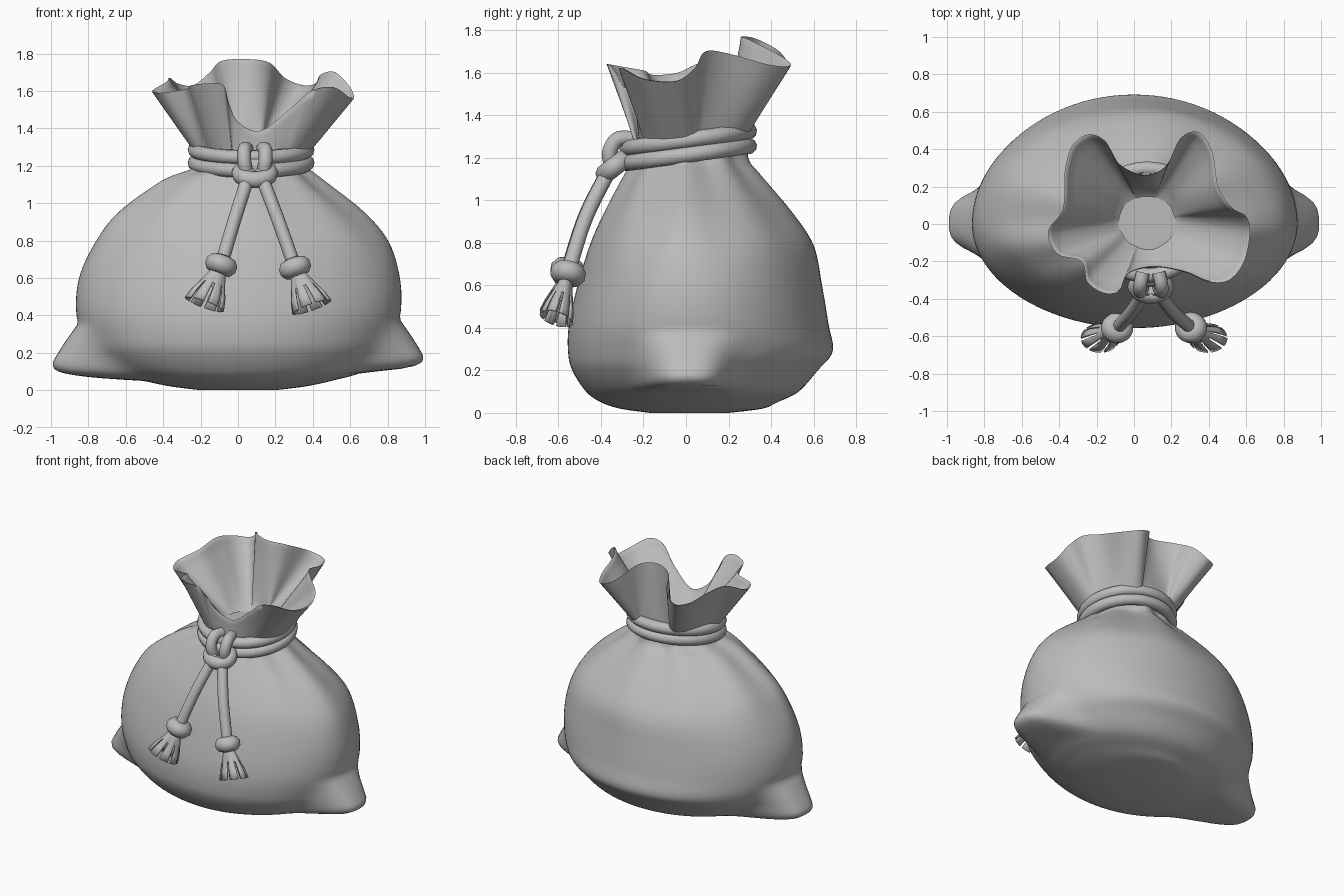
import bpy, bmesh, math
from mathutils import Vector

if "Cube" in bpy.data.objects:
    bpy.data.objects.remove(bpy.data.objects["Cube"])

GREY = (0.5, 0.5, 0.5, 1)
cloth = bpy.data.materials.new("plain grey")
cloth.use_nodes = True
cloth.diffuse_color = GREY
cloth.node_tree.nodes["Principled BSDF"].inputs["Base Color"].default_value = GREY

SIDES = 96
NECK = Vector((0.07, 0.03, 1.2))


def spline(points, steps, cyclic=False):
    """Smooth curve through points of any dimension."""
    pts = [Vector(p) for p in points]
    n = len(pts)
    get = (lambda i: pts[i % n]) if cyclic else (lambda i: pts[max(0, min(n - 1, i))])
    out = []
    for i in range(n if cyclic else n - 1):
        a, b, c, d = (get(i + k) for k in (-1, 0, 1, 2))
        for s in range(steps):
            t = s / steps
            out.append(b + (c - a) * (t / 2) + (a * 2 - b * 5 + c * 4 - d) * (t * t / 2)
                       + (b * 3 - a - c * 3 + d) * (t ** 3 / 2))
    return out if cyclic else out + [pts[-1]]


def finish(obj, angle=50):
    obj.data.materials.clear()
    obj.data.materials.append(cloth)
    bpy.ops.object.select_all(action="DESELECT")
    obj.select_set(True)
    bpy.context.view_layer.objects.active = obj
    bpy.ops.object.shade_smooth_by_angle(angle=math.radians(angle))


def loft(name, rings, cap_start=False, cap_end=False, keep=None):
    """Skin closed rings of equal length; keep(row, column) may drop faces."""
    bm = bmesh.new()
    rows = [[bm.verts.new(p) for p in ring] for ring in rings]
    n = len(rows[0])
    for r, (low, high) in enumerate(zip(rows, rows[1:])):
        for c in range(n):
            if keep is None or keep(r, c):
                d = (c + 1) % n
                bm.faces.new((low[c], low[d], high[d], high[c]))
    if cap_start:
        bm.faces.new(rows[0][::-1])
    if cap_end:
        bm.faces.new(rows[-1])
    bmesh.ops.recalc_face_normals(bm, faces=bm.faces)
    mesh = bpy.data.meshes.new(name)
    bm.to_mesh(mesh)
    bm.free()
    obj = bpy.data.objects.new(name, mesh)
    bpy.context.collection.objects.link(obj)
    return obj


def tube(name, points, radius, cyclic=False):
    """Round cord swept along a smooth path."""
    path = spline(points, 6, cyclic)
    curve = bpy.data.curves.new(name, "CURVE")
    curve.dimensions = "3D"
    curve.bevel_depth = radius
    curve.bevel_resolution = 3
    curve.use_fill_caps = True
    line = curve.splines.new("POLY")
    line.points.add(len(path) - 1)
    for p, co in zip(line.points, path):
        p.co = (*co, 1)
    line.use_cyclic_u = cyclic
    obj = bpy.data.objects.new(name, curve)
    bpy.context.collection.objects.link(obj)
    bpy.ops.object.select_all(action="DESELECT")
    obj.select_set(True)
    bpy.context.view_layer.objects.active = obj
    bpy.ops.object.convert(target="MESH")
    finish(bpy.context.object)


def oval(center, rx, ry, tilt_x=0, tilt_y=0, count=16):
    """Points round an oval, tilted by a rise along x and along y."""
    for i in range(count):
        a = math.tau * i / count
        yield (center[0] + rx * math.cos(a), center[1] + ry * math.sin(a),
               center[2] + tilt_x * math.cos(a) + tilt_y * math.sin(a))


# Sack body: height, then right, left, front and back reach
profile = [
    (0, .2, .2, .17, .2), (.02, .36, .36, .31, .36), (.05, .5, .5, .4, .43),
    (.1, .66, .67, .47, .53), (.2, .78, .78, .535, .62), (.29, .83, .83, .555, .69),
    (.42, .865, .87, .55, .67), (.6, .85, .865, .51, .64), (.79, .77, .8, .45, .6),
    (.95, .65, .66, .375, .49), (1.12, .41, .44, .28, .34), (1.19, .24, .36, .24, .285),
    (1.28, .18, .32, .22, .28)]


def corner(z, tip, reach):
    """Extra sideways reach of the stuffed corner at a height."""
    drop = z - tip
    tip_reach = 1 - .55 * drop - .6 * drop * drop if drop > 0 else 1 - (drop / .12) ** 4
    extra = max(0, tip_reach - reach)
    return extra * extra / (extra + .01)


body_rings = []
for z, right, left, front, back in spline(profile, 6):
    cx, rx = (left - right) / 2, (left + right) / 2
    fold = min(1, max(0, (z - .55) / .6)) ** 2
    ring = []
    for i in range(SIDES):
        a = math.tau * i / SIDES
        crease = 1 + fold * (.04 * math.cos(9 * a + .5) + .025 * math.cos(5 * a))
        x = rx * math.cos(a) * crease
        y = (back if math.sin(a) > 0 else front) * math.sin(a) * crease
        bulge = math.exp(-(abs(y - .01) / .2) ** 4)
        if x > 0:
            x += corner(z, .185, left) * bulge
        else:
            x -= corner(z, .15, right) * bulge
        ring.append((cx + x, y, z))
    body_rings.append(ring)
finish(loft("sack_body", body_rings, True, True))

# Ruffled mouth: wavy rim joined to the neck, rolled lip, pinched funnel inside
rim_points = [
    (.62, -.05, 1.56), (.59, -.2, 1.57), (.51, -.3, 1.62), (.4, -.31, 1.6),
    (.28, -.26, 1.5), (.12, -.23, 1.38), (0, -.25, 1.43), (-.05, -.29, 1.53),
    (-.08, -.36, 1.63), (-.16, -.37, 1.64), (-.25, -.31, 1.63), (-.28, -.2, 1.61),
    (-.41, -.16, 1.59), (-.46, -.04, 1.6), (-.38, .08, 1.65), (-.37, .28, 1.67),
    (-.33, .42, 1.64), (-.24, .48, 1.63), (-.15, .44, 1.7), (-.09, .33, 1.76),
    (.05, .26, 1.77), (.17, .31, 1.75), (.25, .46, 1.67), (.35, .49, 1.63),
    (.42, .38, 1.64), (.45, .2, 1.69), (.52, .09, 1.7), (.6, .04, 1.62)]
rim = spline(rim_points, 5, True)


def neck_ring(radius, rise, tilt):
    """Circle round the neck whose points face the matching rim points."""
    out = []
    for p in rim:
        a = math.atan2(p.y - NECK.y, p.x - NECK.x)
        out.append(NECK + Vector((radius * math.cos(a), radius * math.sin(a),
                                  rise + tilt * math.sin(a))))
    return out


def blend(start, end, t):
    return [a.lerp(b, t) for a, b in zip(start, end)]


outer_neck = neck_ring(.25, 0, .05)
inner_neck = neck_ring(.14, .07, .02)
pinch = neck_ring(.01, .03, 0)
lip = [p + Vector((0, 0, .01)) for p in blend(rim, inner_neck, .03)]
inside = blend(rim, inner_neck, .07)
mouth_rings = [blend(outer_neck, rim, t / 8) for t in range(9)]
mouth_rings.append(lip)
mouth_rings += [blend(inside, inner_neck, t / 8) for t in range(9)]
mouth_rings += [blend(inner_neck, pinch, t / 3) for t in range(1, 4)]
finish(loft("sack_mouth", mouth_rings, False, True), 80)

# Double rope round the neck
for label, z in (("lower", 1.215), ("upper", 1.285)):
    tube(label + "_neck_rope", oval((.07, .01, z), .3, .285, 0, .04), .039, True)

# Knot: a wrapped loop with two strands over the rope
tube("knot_wrap", oval((.09, -.335, 1.16), .078, .045, 0, .035), .046, True)
for side in (-1, 1):
    x = .09 + side * .042
    tube("knot_strand", [(x, -.34, 1.14), (x + side * .014, -.36, 1.22),
                         (x + side * .014, -.325, 1.285), (x, -.26, 1.29)], .037)

# Hanging cords with end beads and frayed tassels
for name, side, end in (("right", -1, Vector((-.09, -.555, .67))),
                        ("left", 1, Vector((.305, -.555, .655)))):
    start = Vector((.09 + side * .025, -.345, 1.17))
    middle = start.lerp(end, .5) + Vector((0, -.02, .01))
    tube(name + "_cord", [start, middle, end], .036)
    tube(name + "_bead", oval(end, .034, .032, side * .012, -.006, 12), .052, True)

    flare = Vector((side * .09, -.055, -.21))
    rings = []
    for t, radius in ((0, .035), (.25, .045), (.5, .066), (.75, .09), (1, .105)):
        rings.append(list(oval(end + flare * t, radius, radius * .75,
                               side * radius * .35, -radius * .2, 32)))
    tassel = loft(name + "_tassel", rings, True, False,
                  lambda row, col: row < 2 or col % 4 != 0)
    thick = tassel.modifiers.new("thickness", "SOLIDIFY")
    thick.thickness = .01
    finish(tassel, 40)
